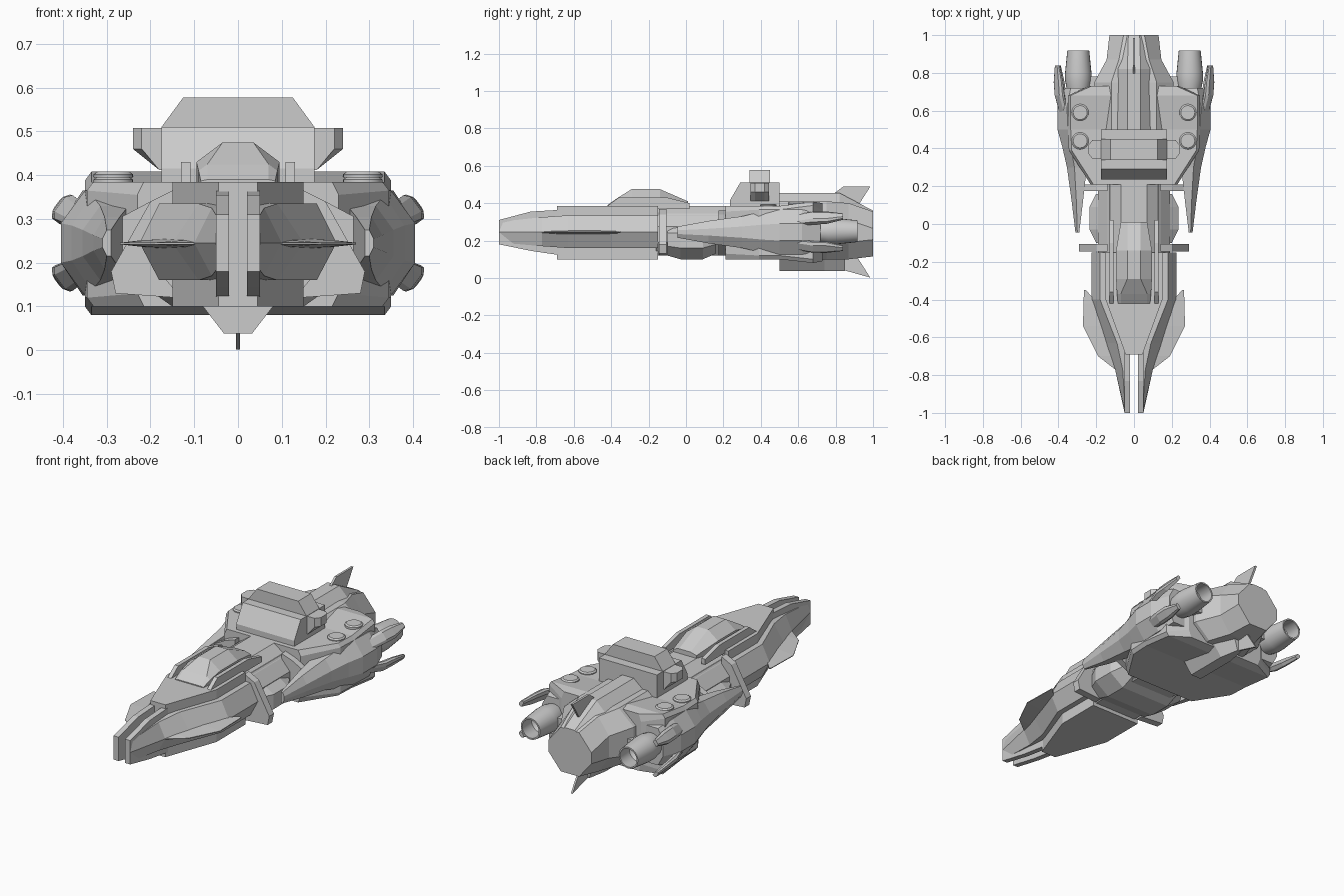
import bpy, bmesh, math
from mathutils import Vector

if "Cube" in bpy.data.objects:
    bpy.data.objects.remove(bpy.data.objects["Cube"], do_unlink=True)

grey = bpy.data.materials.new("hull_grey")
grey.use_nodes = True
COLOR = (0.6, 0.6, 0.6, 1)
grey.diffuse_color = COLOR
grey.node_tree.nodes["Principled BSDF"].inputs["Base Color"].default_value = COLOR


def finish(name, bm, mirror):
    bmesh.ops.recalc_face_normals(bm, faces=bm.faces)
    me = bpy.data.meshes.new(name)
    bm.to_mesh(me)
    bm.free()
    me.materials.append(grey)
    ob = bpy.data.objects.new(name, me)
    bpy.context.collection.objects.link(ob)
    if mirror:
        ob.modifiers.new("mirror", 'MIRROR').use_mirror_merge = False
    return ob


def loft(name, sections, mirror=False):
    """Skin a list of (y, [(x, z), ...]) rings and cap both ends."""
    bm = bmesh.new()
    rings = [[bm.verts.new((x, y, z)) for x, z in pts] for y, pts in sections]
    n = len(rings[0])
    for a, b in zip(rings, rings[1:]):
        for i in range(n):
            j = (i + 1) % n
            bm.faces.new((a[i], a[j], b[j], b[i]))
    bm.faces.new(rings[0])
    bm.faces.new(rings[-1])
    return finish(name, bm, mirror)


def prism(name, points, axis, lo, hi, mirror=False):
    """Extrude a flat outline along the x (0) or z (2) axis."""
    bm = bmesh.new()
    place = (lambda a, b: (lo, a, b)) if axis == 0 else (lambda a, b: (a, b, lo))
    face = bm.faces.new([bm.verts.new(place(a, b)) for a, b in points])
    for v in bmesh.ops.extrude_face_region(bm, geom=[face])["geom"]:
        if isinstance(v, bmesh.types.BMVert):
            v.co[axis] = hi
    return finish(name, bm, mirror)


def sym(half):
    """Full ring from its +x half, listed top to bottom."""
    return half + [(-x, z) for x, z in reversed(half)]


def octagon(w, inner, z0, z1, bevel):
    return sym([(inner, z1), (w, z1 - bevel), (w, z0 + bevel), (inner, z0)])


def lathe(name, profile, x, y, z, upright=False, seg=24):
    """Spin a (radius, distance) profile around the y or z axis, on both sides."""
    bm = bmesh.new()
    rings = []
    for r, d in profile:
        ring = []
        for i in range(seg):
            a = math.tau * i / seg
            c, s = r * math.cos(a), r * math.sin(a)
            ring.append(bm.verts.new((x + c, y + s, z + d) if upright else (x + c, y + d, z + s)))
        rings.append(ring)
    for a, b in zip(rings, rings[1:]):
        for i in range(seg):
            j = (i + 1) % seg
            bm.faces.new((a[i], a[j], b[j], b[i]))
    bm.faces.new(rings[0])
    bm.faces.new(rings[-1])
    ob = finish(name, bm, True)
    bpy.context.view_layer.objects.active = ob
    ob.select_set(True)
    bpy.ops.object.shade_smooth_by_angle(angle=math.radians(35))
    ob.select_set(False)


# Front hull: faceted flanks, deep centre block, split nose
def flank(y, x, ridge, z0, z1):
    return (y, [(0.02, z1), (ridge, z1), (x, 0.245), (ridge, z0), (0.02, z0)])

loft("front_flank", [flank(-1, 0.05, 0.045, 0.19, 0.30), flank(-0.77, 0.10, 0.06, 0.17, 0.325),
                     flank(-0.63, 0.15, 0.09, 0.16, 0.335), flank(-0.4, 0.225, 0.18, 0.16, 0.335),
                     flank(-0.15, 0.225, 0.18, 0.16, 0.335)], True)
half_block = [(0.045, -0.69), (0.15, -0.4), (0.15, -0.15)]
prism("front_block", half_block + [(-x, y) for x, y in reversed(half_block)], 2, 0.1, 0.385)
prism("nose_prong", [(-1, 0.18), (-1, 0.31), (-0.83, 0.355), (-0.66, 0.365),
                     (-0.66, 0.12), (-0.83, 0.145)], 0, 0.02, 0.05, True)

# Blade fins, thick at the root and thin at the tip
def blade(y, root, tip, thick):
    return (y, [(root, 0.245 + thick), (tip, 0.246), (tip, 0.242), (root, 0.243 - thick)])

loft("nose_fin", [blade(-0.77, 0.08, 0.1, 0.003), blade(-0.7, 0.1, 0.19, 0.008), blade(-0.54, 0.13, 0.27, 0.013),
                  blade(-0.42, 0.19, 0.267, 0.01), blade(-0.35, 0.255, 0.265, 0.002)], True)

# Cockpit and its side rails
def canopy(y, w, shoulder, roof, top):
    return (y, sym([(roof, top), (w, shoulder), (w, 0.38)]))

loft("cockpit", [canopy(-0.42, 0.085, 0.387, 0.07, 0.39), canopy(-0.37, 0.09, 0.41, 0.07, 0.425),
                 canopy(-0.29, 0.095, 0.43, 0.035, 0.475), canopy(-0.14, 0.095, 0.43, 0.035, 0.475),
                 canopy(0.01, 0.07, 0.4, 0.035, 0.41)])
prism("cockpit_rail", [(-0.42, 0.37), (-0.42, 0.385), (-0.36, 0.43), (-0.1, 0.43),
                       (0.02, 0.4), (0.02, 0.37)], 0, 0.108, 0.13, True)

# Neck, belt, spine and collars
loft("neck", [(y, octagon(0.19, 0.13, 0.12, 0.345, 0.07)) for y in (-0.16, 0.25)])
loft("neck_belt", [(-0.1, octagon(0.2, 0.15, 0.12, 0.29, 0.05)), (-0.03, octagon(0.235, 0.15, 0.1, 0.3, 0.06)),
                   (0.09, octagon(0.235, 0.15, 0.1, 0.3, 0.06)), (0.16, octagon(0.2, 0.15, 0.13, 0.29, 0.05))])
loft("neck_spine", [(y, sym([(0.07, 0.385), (0.14, 0.335)])) for y in (-0.16, 0.3)])
loft("front_collar", [(y, [(0.14, 0.37), (0.2, 0.34), (0.29, 0.18), (0.28, 0.13), (0.14, 0.12)])
                      for y in (-0.145, -0.105)], True)
loft("rear_collar", [(y, [(0.14, 0.36), (0.2, 0.34), (0.275, 0.3), (0.275, 0.18), (0.14, 0.12)])
                     for y in (0.175, 0.21)], True)

# Rear hull with flared shoulders
def rear(y, w, z0, z1, bevel):
    return (y, octagon(w, w - 0.015, z0, z1, bevel))

loft("rear_hull", [rear(0.21, 0.23, 0.1, 0.385, 0.03), rear(0.39, 0.345, 0.1, 0.385, 0.02),
                   rear(0.5, 0.35, 0.1, 0.385, 0.02), rear(0.68, 0.35, 0.08, 0.408, 0.02),
                   rear(0.73, 0.24, 0.09, 0.4, 0.04)])
loft("tail", [(0.45, octagon(0.21, 0.12, 0.1, 0.41, 0.08)), (0.75, octagon(0.21, 0.12, 0.1, 0.41, 0.08)),
              (0.87, octagon(0.145, 0.08, 0.1, 0.4, 0.09)), (1, octagon(0.13, 0.055, 0.115, 0.355, 0.09))])
loft("tail_spine", [(0.45, sym([(0.035, 0.455), (0.1, 0.40)])), (0.82, sym([(0.035, 0.455), (0.1, 0.39)])),
                    (1, sym([(0.03, 0.36), (0.055, 0.34)]))])
loft("belly_keel", [(y, sym([(w, 0.12), (w, 0.1), (w * 0.4, 0.038)]))
                    for y, w in ((0.5, 0.08), (0.74, 0.08), (0.85, 0.03))])
prism("upper_tail_fin", [(0.75, 0.42), (0.84, 0.488), (0.985, 0.488), (0.91, 0.37)], 0, -0.006, 0.006)
prism("lower_tail_fin", [(0.75, 0.07), (0.85, 0.04), (0.985, 0.002), (0.91, 0.12), (0.75, 0.12)],
      0, -0.005, 0.005)

# Roof turret with chamfered side pods
prism("turret_base", [(0.235, 0.37), (0.235, 0.415), (0.29, 0.51), (0.5, 0.51), (0.5, 0.37)], 0, -0.175, 0.175)
loft("turret_cap", [(y, sym([(0.125, 0.578), (0.175, 0.51), (0.175, 0.49)])) for y in (0.34, 0.45)])
loft("turret_pod", [(y, [(0.17, 0.508), (x, 0.508), (x, 0.46), (0.18, 0.412), (0.17, 0.412)])
                    for y, x in ((0.345, 0.22), (0.37, 0.24), (0.42, 0.24), (0.445, 0.22))], True)

# Side nacelles with long forward points
def nacelle(y, xi, xm, xo, half, flat):
    c = 0.245
    return (y, [(xi, c + half), (xm, c + half), (xo, c + flat), (xo, c - flat), (xm, c - half), (xi, c - half)])

loft("nacelle", [nacelle(-0.045, 0.29, 0.3, 0.31, 0.03, 0.01), nacelle(0.12, 0.27, 0.305, 0.33, 0.06, 0.018),
                 nacelle(0.3, 0.25, 0.315, 0.355, 0.085, 0.03), nacelle(0.41, 0.25, 0.335, 0.38, 0.11, 0.04),
                 nacelle(0.5, 0.25, 0.35, 0.405, 0.12, 0.045), nacelle(0.62, 0.25, 0.355, 0.405, 0.12, 0.045),
                 nacelle(0.72, 0.25, 0.335, 0.365, 0.10, 0.045)], True)

# Swept winglets, above and below each engine
def plate(y, x, dz, wide, thick, s):
    c, n = Vector((x, 0.245 + s * dz)), Vector((0.8, 0.6 * s))
    t = Vector((-0.6 * s, 0.8))
    return (y, [tuple(c + t * a * wide + n * b * thick) for a, b in
                ((-1, -1), (0.6, -1), (1, -0.3), (1, 0.4), (0.6, 1), (-0.6, 1), (-1, 0.4))])

for label, s in (("upper", 1), ("lower", -1)):
    loft(label + "_winglet", [plate(0.58, 0.37, 0.065, 0.03, 0.012, s), plate(0.68, 0.393, 0.078, 0.034, 0.018, s),
                              plate(0.75, 0.4, 0.08, 0.034, 0.015, s), plate(0.84, 0.405, 0.085, 0.016, 0.01, s)], True)

# Engines, struts and roof hatches
lathe("engine", [(0.045, 0.66), (0.056, 0.69), (0.07, 0.76), (0.07, 0.8), (0.058, 0.918),
                 (0.05, 0.918), (0.056, 0.83), (0.03, 0.8)], 0.295, 0, 0.25)
prism("engine_strut", [(0.69, 0.225), (0.69, 0.275), (0.78, 0.275), (0.78, 0.225)], 0, 0.19, 0.27, True)
for label, y, z in (("front", 0.44, 0.385), ("rear", 0.59, 0.397)):
    lathe(label + "_hatch", [(0.045, -0.02), (0.045, 0.005), (0.037, 0.011)], 0.285, y, z, True)
